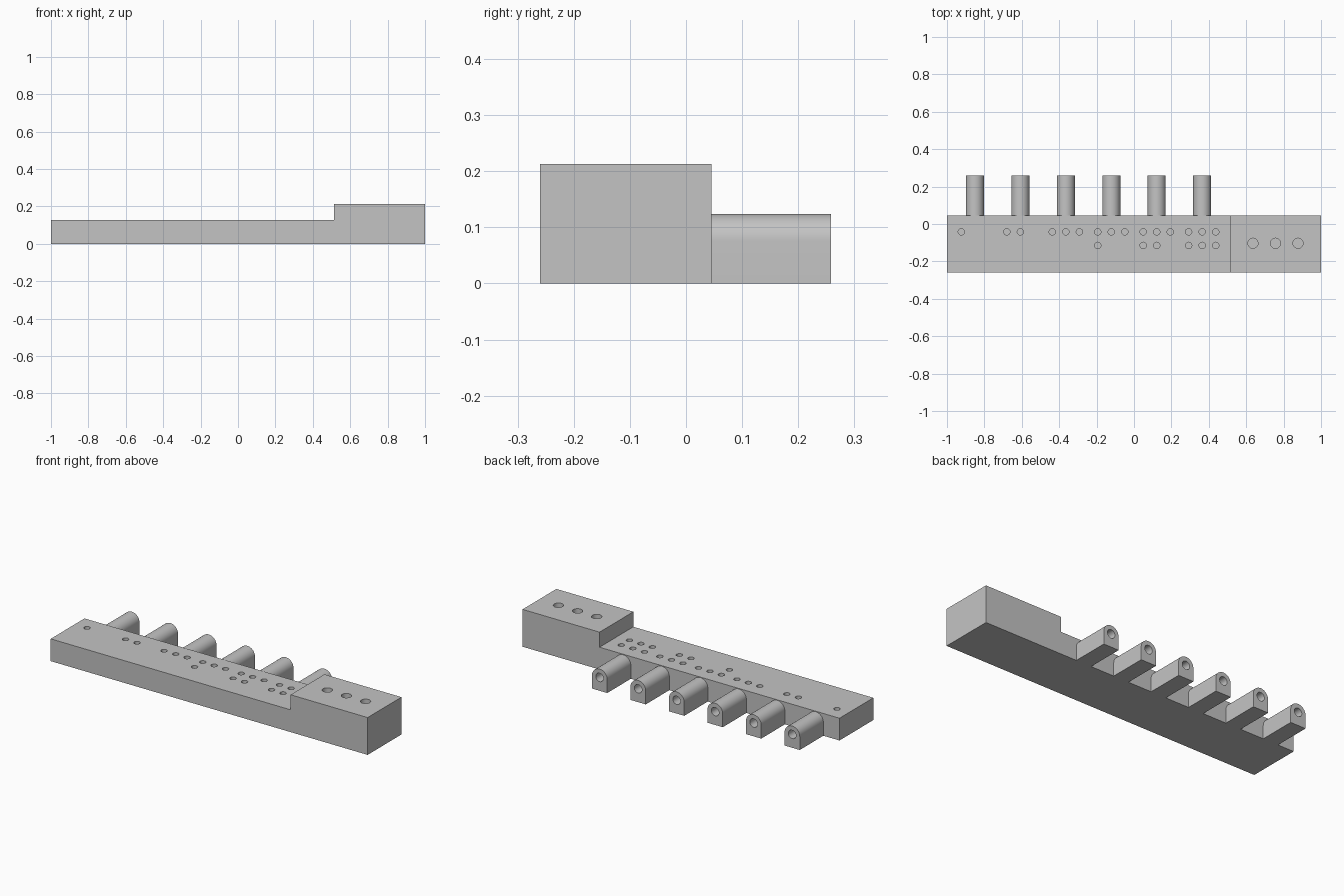
import bpy
import bmesh
import math
from mathutils import Matrix

cube = bpy.data.objects.get("Cube")
if cube:
    bpy.data.objects.remove(cube, do_unlink=True)

FRONT, BACK, TAB_END = -0.26, 0.045, 0.258
PLATE_TOP, BLOCK_TOP, STEP_X = 0.127, 0.213, 0.514
TAB_RADIUS, TAB_AXIS = 0.048, 0.076
PITCH, DOT_PITCH = 0.243, 0.0725
TAB_XS = [(i - 3.5) * PITCH for i in range(6)]

grey = bpy.data.materials.new("plain grey")
grey.use_nodes = True
grey.diffuse_color = (0.55, 0.55, 0.55, 1)
grey.node_tree.nodes["Principled BSDF"].inputs["Base Color"].default_value = grey.diffuse_color


def finish(bm, name):
    bmesh.ops.recalc_face_normals(bm, faces=bm.faces)
    mesh = bpy.data.meshes.new(name)
    bm.to_mesh(mesh)
    bm.free()
    mesh.materials.append(grey)
    obj = bpy.data.objects.new(name, mesh)
    bpy.context.collection.objects.link(obj)
    return obj


def prism(name, outline, y0, y1):
    """Extrude an x-z outline along y."""
    bm = bmesh.new()
    face = bm.faces.new([bm.verts.new((x, y0, z)) for x, z in outline])
    extruded = bmesh.ops.extrude_face_region(bm, geom=[face])["geom"]
    moved = [v for v in extruded if isinstance(v, bmesh.types.BMVert)]
    bmesh.ops.translate(bm, verts=moved, vec=(0, y1 - y0, 0))
    return finish(bm, name)


def add_drill(bm, centre, radius, depth, axis):
    """Add a cylinder reaching depth to either side of a surface point."""
    turn = Matrix.Rotation(math.pi / 2, 4, "X") if axis == "y" else Matrix()
    bmesh.ops.create_cone(bm, cap_ends=True, segments=32, radius1=radius, radius2=radius,
                          depth=2 * depth, matrix=Matrix.Translation(centre) @ turn)


def drill(obj, bm):
    """Cut the blind holes, then smooth only the curved walls."""
    cutter = finish(bm, obj.name + "_cutter")
    cutter.hide_render = True
    mod = obj.modifiers.new("holes", "BOOLEAN")
    mod.operation, mod.solver, mod.object = "DIFFERENCE", "EXACT", cutter
    bpy.ops.object.select_all(action="DESELECT")
    obj.select_set(True)
    bpy.context.view_layer.objects.active = obj
    bpy.ops.object.modifier_apply(modifier=mod.name)
    bpy.ops.object.shade_smooth_by_angle(angle=math.radians(30))
    bpy.data.objects.remove(cutter, do_unlink=True)


# Long plate with a raised block at one end
body = prism("stepped_body", [(-1, 0), (1, 0), (1, BLOCK_TOP), (STEP_X, BLOCK_TOP),
                              (STEP_X, PLATE_TOP), (-1, PLATE_TOP)], FRONT, BACK)

# Counting dots, one more per tab in rows of three, and three larger block holes
holes = bmesh.new()
for i, tab_x in enumerate(TAB_XS):
    for dot in range(i + 1):
        row, column = divmod(dot, 3)
        add_drill(holes, (tab_x + (column - 1) * DOT_PITCH, -0.042 - row * DOT_PITCH, PLATE_TOP),
                  0.017, 0.03, "z")
for i in range(3):
    add_drill(holes, (0.636 + i * 0.1205, -0.103, BLOCK_TOP), 0.027, 0.04, "z")
drill(body, holes)

# Round-topped tabs along the back, each with a hole in its end
for i, tab_x in enumerate(TAB_XS):
    arch = [(tab_x + TAB_RADIUS * math.cos(a), TAB_AXIS + TAB_RADIUS * math.sin(a))
            for a in (math.pi * k / 24 for k in range(25))]
    outline = [(tab_x - TAB_RADIUS, 0), (tab_x + TAB_RADIUS, 0)] + arch
    tab = prism(f"back_tab_{i + 1}", outline, BACK, TAB_END)
    bore = bmesh.new()
    add_drill(bore, (tab_x, TAB_END, TAB_AXIS), 0.024, 0.12, "y")
    drill(tab, bore)
